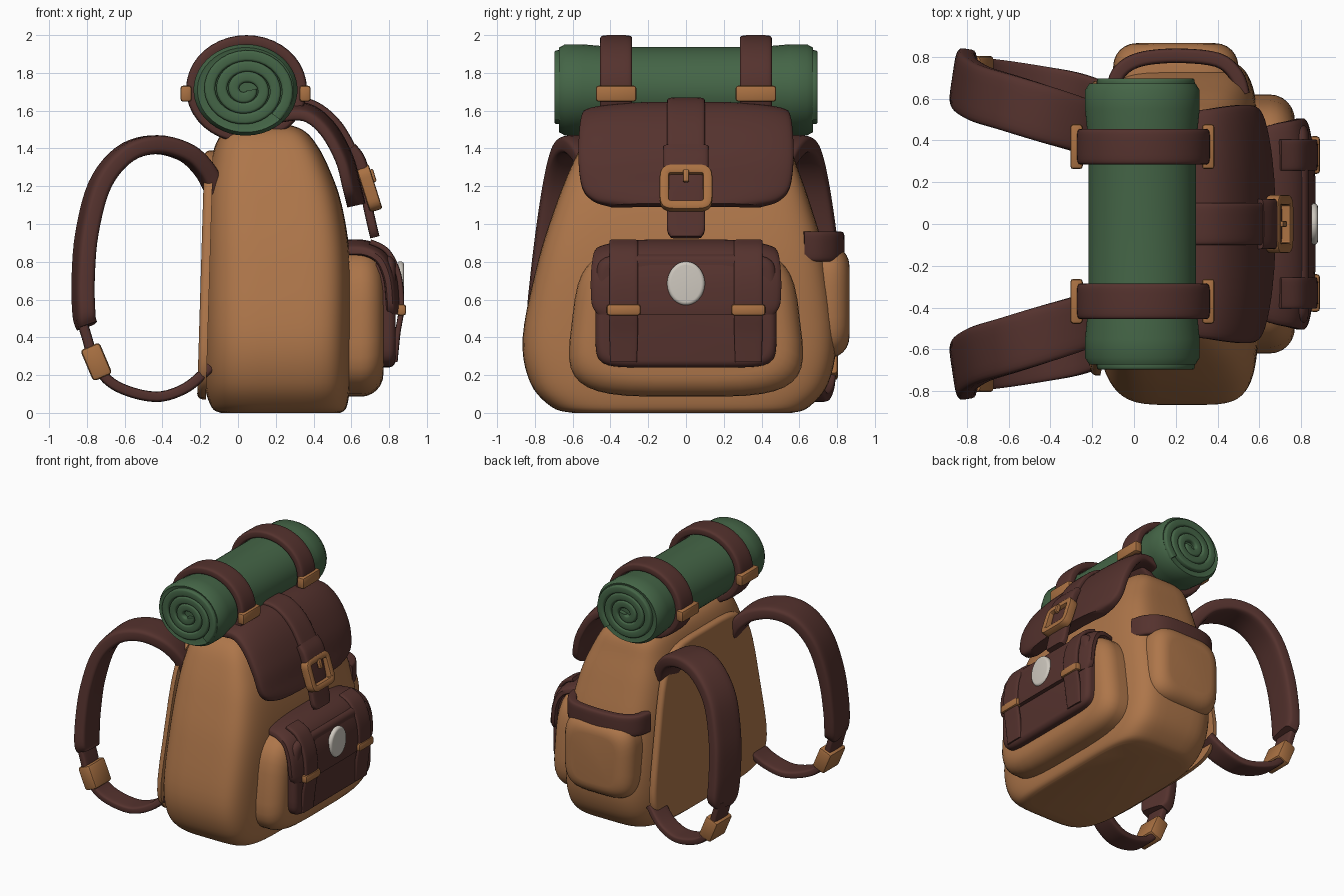
import bpy, bmesh, math
from mathutils import Vector

if "Cube" in bpy.data.objects:
    bpy.data.objects.remove(bpy.data.objects["Cube"])

def material(name, rgb):
    m = bpy.data.materials.new(name)
    m.diffuse_color = (*rgb, 1)
    m.use_nodes = True
    m.node_tree.nodes["Principled BSDF"].inputs["Base Color"].default_value = m.diffuse_color
    return m

TAN = material("tan canvas", (0.42, 0.18, 0.068))
BROWN = material("brown leather", (0.09, 0.032, 0.027))
GREEN = material("green blanket", (0.058, 0.13, 0.062))
BRASS = material("orange brass", (0.40, 0.165, 0.055))
WHITE = material("off white", (0.62, 0.58, 0.52))

def finish(name, bm, mat, loc=(0, 0, 0), rot=(0, 0, 0)):
    bmesh.ops.recalc_face_normals(bm, faces=bm.faces)
    me = bpy.data.meshes.new(name)
    bm.to_mesh(me)
    bm.free()
    me.materials.append(mat)
    me.shade_smooth()
    me.set_sharp_from_angle(angle=math.radians(40))
    ob = bpy.data.objects.new(name, me)
    ob.location, ob.rotation_euler = loc, rot
    bpy.context.collection.objects.link(ob)
    return ob

def loft(name, rings, mat, closed=False, **kw):
    bm = bmesh.new()
    vs = [[bm.verts.new(p) for p in r] for r in rings]
    k = len(vs[0])
    for i in range(len(vs) if closed else len(vs) - 1):
        a, b = vs[i], vs[(i + 1) % len(vs)]
        for j in range(k):
            bm.faces.new((a[j], a[(j + 1) % k], b[(j + 1) % k], b[j]))
    if not closed:
        bm.faces.new(vs[0])
        bm.faces.new(vs[-1])
    return finish(name, bm, mat, **kw)

def oval(n, e, back=None):
    """Unit superellipse outline; the negative half may use another exponent."""
    out = []
    for i in range(n):
        t = 2 * math.pi * (i + .5) / n
        p = 2 / (back if back and math.cos(t) < 0 else e)
        out.append(tuple(math.copysign(abs(c) ** p, c) for c in (math.cos(t), math.sin(t))))
    return out

def smooth_path(pts, closed=False, steps=5):
    """Catmull-Rom samples of points of any dimension."""
    p = [Vector(q) for q in pts]
    n, out = len(p), []
    at = (lambda i: p[i % n]) if closed else (lambda i: p[max(0, min(n - 1, i))])
    for i in range(n if closed else n - 1):
        a, b, c, d = (at(i + k) for k in (-1, 0, 1, 2))
        for s in range(steps):
            t = s / steps
            out.append(0.5 * (2 * b + (c - a) * t + (2 * a - 5 * b + 4 * c - d) * t * t
                              + (3 * b - a - 3 * c + d) * t ** 3))
    return out if closed else out + [p[-1]]

def strip(name, pts, thick, mat, w=(0, 1, 0), bow=0, closed=False, steps=5, n=24):
    """Flat band along (x, y, z, width) points; bow curls its edges inward."""
    s = smooth_path(pts, closed, steps)
    w, rings, m = Vector(w), [], len(s)
    for i, q in enumerate(s):
        a = s[(i - 1) % m] if closed else s[max(0, i - 1)]
        b = s[(i + 1) % m] if closed else s[min(m - 1, i + 1)]
        t = (b - a).to_3d().normalized()
        side = (w - t * w.dot(t)).normalized()
        nrm = t.cross(side)
        rings.append([q.to_3d() + side * u * q[3] / 2 + nrm * (v * thick / 2 - bow * abs(u) ** 3)
                      for u, v in oval(n, 5)])
    return loft(name, rings, mat, closed)

DIRS = {"x": lambda u, v, d: (d, u, v), "y": lambda u, v, d: (u, d, v)}

def pillow(name, center, a, b, depth, rnd, mat, axis="x", e=4, taper=0, rot=(0, 0, 0)):
    """Puffy plate with a rounded outline, rising from its base along an axis."""
    sgn, f = math.copysign(1, depth), DIRS[axis]
    prof = [(0, 0)] + [(depth - sgn * rnd * (1 - math.sin(t)), rnd * (1 - math.cos(t)))
                       for t in (k * math.pi / 12 for k in range(7))]
    rings = [[f(u * (a - i) * (1 + taper * v), v * (b - i), d) for u, v in oval(40, e)] for d, i in prof]
    return loft(name, rings, mat, loc=center, rot=rot)

def box(name, center, size, mat, rot=(0, 0, 0), bev=0.015):
    bm = bmesh.new()
    bmesh.ops.create_cube(bm, size=1)
    bmesh.ops.scale(bm, vec=size, verts=bm.verts)
    bmesh.ops.bevel(bm, geom=bm.edges[:], offset=bev, segments=2, affect='EDGES', profile=0.5)
    return finish(name, bm, mat, center, rot)

# Main bag: stacked rounded sections (z, x min, x max, half width, y shift), squarer toward the front
sections = [(0.0, -0.09, 0.54, 0.58, -0.02), (0.03, -0.14, 0.575, 0.68, -0.03), (0.16, -0.18, 0.595, 0.79, -0.035),
            (0.4, -0.19, 0.6, 0.83, -0.035), (0.8, -0.185, 0.595, 0.765, -0.02), (1.1, -0.175, 0.55, 0.675, -0.015),
            (1.3, -0.15, 0.48, 0.6, -0.01), (1.43, -0.115, 0.41, 0.54, 0), (1.5, -0.06, 0.34, 0.46, 0),
            (1.53, 0.02, 0.25, 0.34, 0)]
loft("bag_body", [[((x0 + x1) / 2 + u * (x1 - x0) / 2, dy + v * hw, z) for u, v in oval(64, 5.5, 4)]
                  for z, x0, x1, hw, dy in smooth_path(sections)], TAN)
pillow("back_panel", (-0.15, -0.02, 0.73), 0.64, 0.66, -0.047, 0.03, TAN, e=5, taper=-0.2, rot=(0, 0.03, 0))

# Top flap with its centre strap and buckle
strip("top_flap", [(-0.06, 0, 1.5, 0.9), (0.05, 0, 1.54, 1.0), (0.2, 0, 1.59, 1.07), (0.36, 0, 1.6, 1.1),
                   (0.48, 0, 1.51, 1.13), (0.57, 0, 1.35, 1.14), (0.61, 0, 1.2, 1.1), (0.628, 0, 1.13, 0.98),
                   (0.635, 0, 1.1, 0.8)], 0.085, BROWN, bow=0.03, n=40)
strip("flap_strap", [(0.2, 0, 1.635, 0.2), (0.37, 0, 1.64, 0.2), (0.51, 0, 1.545, 0.2), (0.61, 0, 1.38, 0.2),
                     (0.66, 0, 1.22, 0.2), (0.69, 0, 1.08, 0.2), (0.715, 0, 0.97, 0.2), (0.725, 0, 0.93, 0.16)],
      0.05, BROWN)
strip("flap_strap_loop", [(0.595, 0, 1.4, 0.24), (0.635, 0, 1.35, 0.24), (0.665, 0, 1.27, 0.24)], 0.07, BROWN)
down, out = Vector((0.3, 0, -0.954)), Vector((0.954, 0, 0.3))
strip("flap_buckle", [(*(Vector((0.695, v * 0.115, 1.19)) + down * u * 0.1), 0.07) for u, v in oval(24, 7)],
      0.05, BRASS, w=out, closed=True, steps=2, n=12)
box("flap_buckle_prong", (0.71, 0, 1.255), (0.03, 0.03, 0.07), BRASS, (0, -0.3, 0), 0.008)

# Front pocket, leather facing and pocket flap
pillow("front_pocket", (0.55, 0, 0.485), 0.605, 0.4, 0.22, 0.12, TAN, e=4, taper=-0.08)
pillow("pocket_facing", (0.73, 0, 0.54), 0.48, 0.3, 0.105, 0.04, BROWN, e=8)
strip("pocket_flap", [(0.57, 0, 0.885, 0.9), (0.68, 0, 0.88, 0.96), (0.77, 0, 0.83, 0.99), (0.82, 0, 0.72, 1.01),
                      (0.835, 0, 0.58, 1.0), (0.835, 0, 0.52, 0.94)], 0.07, BROWN, bow=0.03, n=32)
pillow("badge", (0.85, 0, 0.685), 0.1, 0.117, 0.03, 0.02, WHITE, e=2)

# Side pocket on the +y side with a leather rim
pillow("side_pocket", (0.2, 0.68, 0.59), 0.3, 0.3, 0.185, 0.11, TAN, axis="y", e=4)
strip("side_pocket_rim", [(-0.1, 0.62, 0.88, 0.16), (-0.075, 0.72, 0.88, 0.16), (0.02, 0.785, 0.88, 0.16),
                          (0.2, 0.805, 0.88, 0.16), (0.4, 0.785, 0.88, 0.16), (0.49, 0.71, 0.88, 0.16),
                          (0.52, 0.62, 0.88, 0.16)], 0.07, BROWN, w=(0, 0, 1))

# Blanket roll with a spiral ridge on each end
core = [(0.665, 0.23), (0.672, 0.255), (0.64, 0.275), (0.55, 0.275), (0.45, 0.265), (0.3, 0.258)]
core = [(-y, r) for y, r in core] + [(y, r) for y, r in reversed(core)]
loft("blanket_roll", [[(0.04 + r * u, y, 1.71 + 0.88 * r * v) for u, v in oval(48, 2)] for y, r in core], GREEN)
for s, side in ((-1, "right"), (1, "left")):
    spiral = []
    for i in range(51):
        a = i * math.pi / 8
        r = 0.03 + 0.2 * i / 50
        spiral.append((0.04 + r * math.cos(a), s * 0.66, 1.71 - 0.88 * r * math.sin(a), 0.075))
    strip("blanket_spiral_" + side, spiral, 0.058, GREEN, steps=2, n=16)

# Parts mirrored left and right
for s, side in ((-1, "right"), (1, "left")):
    y = 0.37 * s
    strip("roll_strap_" + side, [(0.045 + 0.29 * u, y, 1.715 + 0.255 * v, 0.17) for u, v in reversed(oval(20, 2))],
          0.06, BROWN, closed=True, steps=2)
    for x in (-0.275, 0.355):
        box("roll_clip_" + side, (x, y, 1.69), (0.06, 0.215, 0.085), BRASS)
    y = 0.33 * s
    strip("pocket_strap_" + side, [(0.7, y, 0.905, 0.15), (0.79, y, 0.855, 0.15), (0.85, y, 0.73, 0.15),
                                   (0.865, y, 0.56, 0.15), (0.845, y, 0.42, 0.15), (0.83, y, 0.27, 0.14)], 0.03, BROWN)
    box("pocket_clip_" + side, (0.865, y, 0.545), (0.05, 0.18, 0.06), BRASS)
    # Padded shoulder strap, thin lower strap and adjuster
    strip("shoulder_strap_" + side, [(x, s * yy, z, w) for x, yy, z, w in (
        (-0.12, 0.42, 1.18, 0.2), (-0.18, 0.44, 1.29, 0.24), (-0.28, 0.48, 1.38, 0.26), (-0.44, 0.53, 1.42, 0.27),
        (-0.6, 0.58, 1.37, 0.27), (-0.73, 0.62, 1.21, 0.27), (-0.8, 0.66, 0.95, 0.27), (-0.82, 0.69, 0.7, 0.27),
        (-0.815, 0.71, 0.52, 0.26), (-0.8, 0.715, 0.46, 0.2))], 0.1, BROWN, w=(0.15 * s, 1, 0))
    strip("lower_strap_" + side, [(x, s * yy, z, 0.17) for x, yy, z in (
        (-0.83, 0.71, 0.5), (-0.8, 0.71, 0.4), (-0.75, 0.71, 0.25), (-0.64, 0.7, 0.14), (-0.44, 0.67, 0.085),
        (-0.28, 0.64, 0.13), (-0.16, 0.6, 0.23))], 0.055, BROWN)
    box("strap_adjuster_" + side, (-0.75, 0.705 * s, 0.27), (0.11, 0.2, 0.18), BRASS, (0, -0.4, 0), 0.02)
